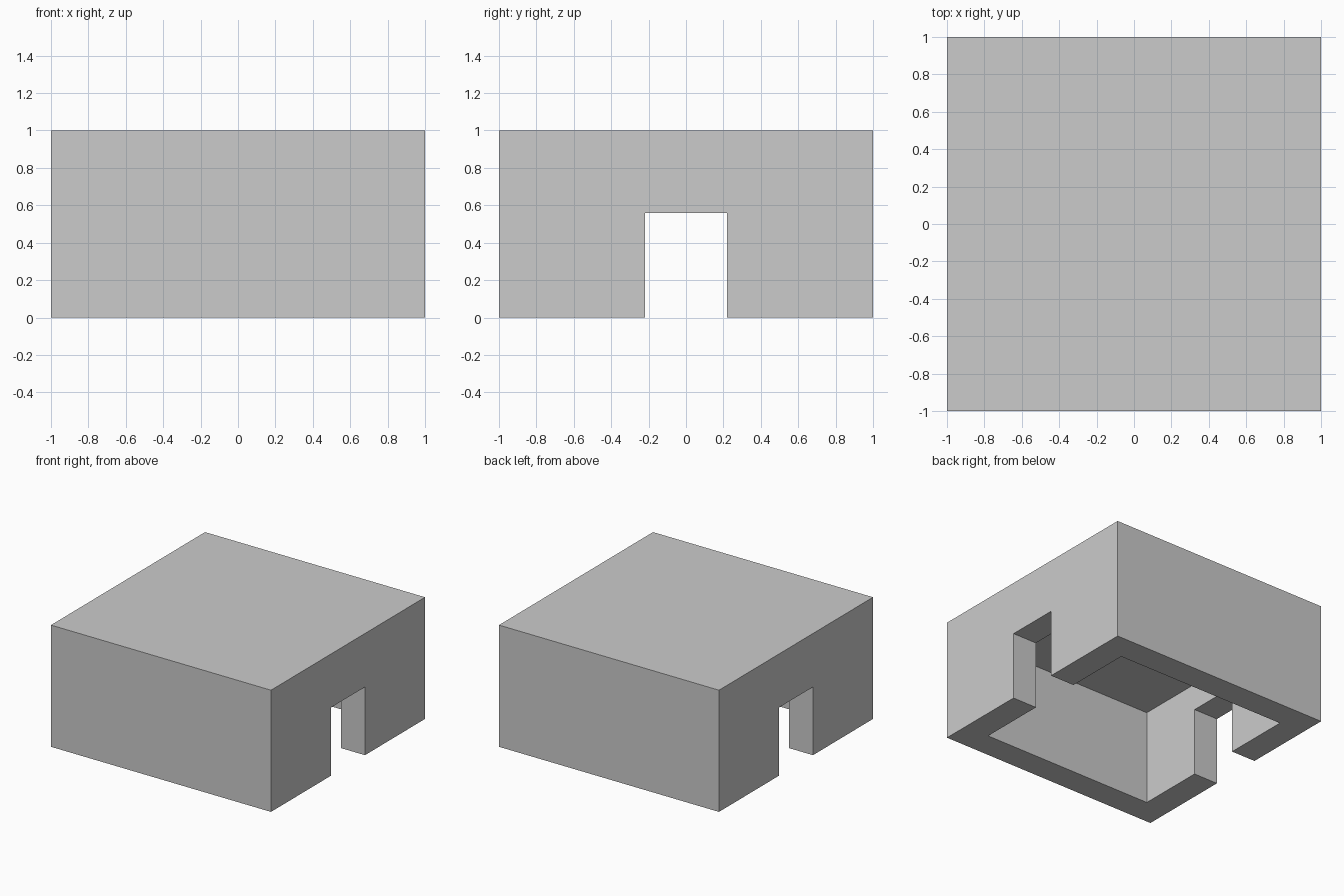
import bpy

if "Cube" in bpy.data.objects:
    bpy.data.objects.remove(bpy.data.objects["Cube"])

WALL = 0.22          # wall and roof thickness
DOOR_W, DOOR_H = 0.44, 0.56


def box(name, size, z0):
    """Box centred on x and y, with its underside at z0."""
    bpy.ops.mesh.primitive_cube_add(size=1, location=(0, 0, z0 + size[2] / 2))
    obj = bpy.context.object
    obj.name = name
    obj.scale = size
    bpy.ops.object.transform_apply(location=True, rotation=False, scale=True)
    return obj


# Outer block of the hut
shell = box("hut_shell", (2, 2, 1), 0)

# Hollow room open at the bottom, and a doorway through both side walls
inner = 2 - 2 * WALL
cutters = [
    box("doorway_cutter", (3, DOOR_W, DOOR_H + 0.5), -0.5),
    box("room_cutter", (inner, inner, 1 - WALL + 0.3), -0.3),
]
for cutter in cutters:
    cutter.hide_render = True
    cutter.display_type = 'WIRE'
    mod = shell.modifiers.new(cutter.name, 'BOOLEAN')
    mod.operation = 'DIFFERENCE'
    mod.solver = 'EXACT'
    mod.object = cutter

# Apply the cuts and clear the helpers
bpy.ops.object.select_all(action='DESELECT')
shell.select_set(True)
bpy.context.view_layer.objects.active = shell
for cutter in cutters:
    bpy.ops.object.modifier_apply(modifier=cutter.name)
    bpy.data.objects.remove(cutter)
